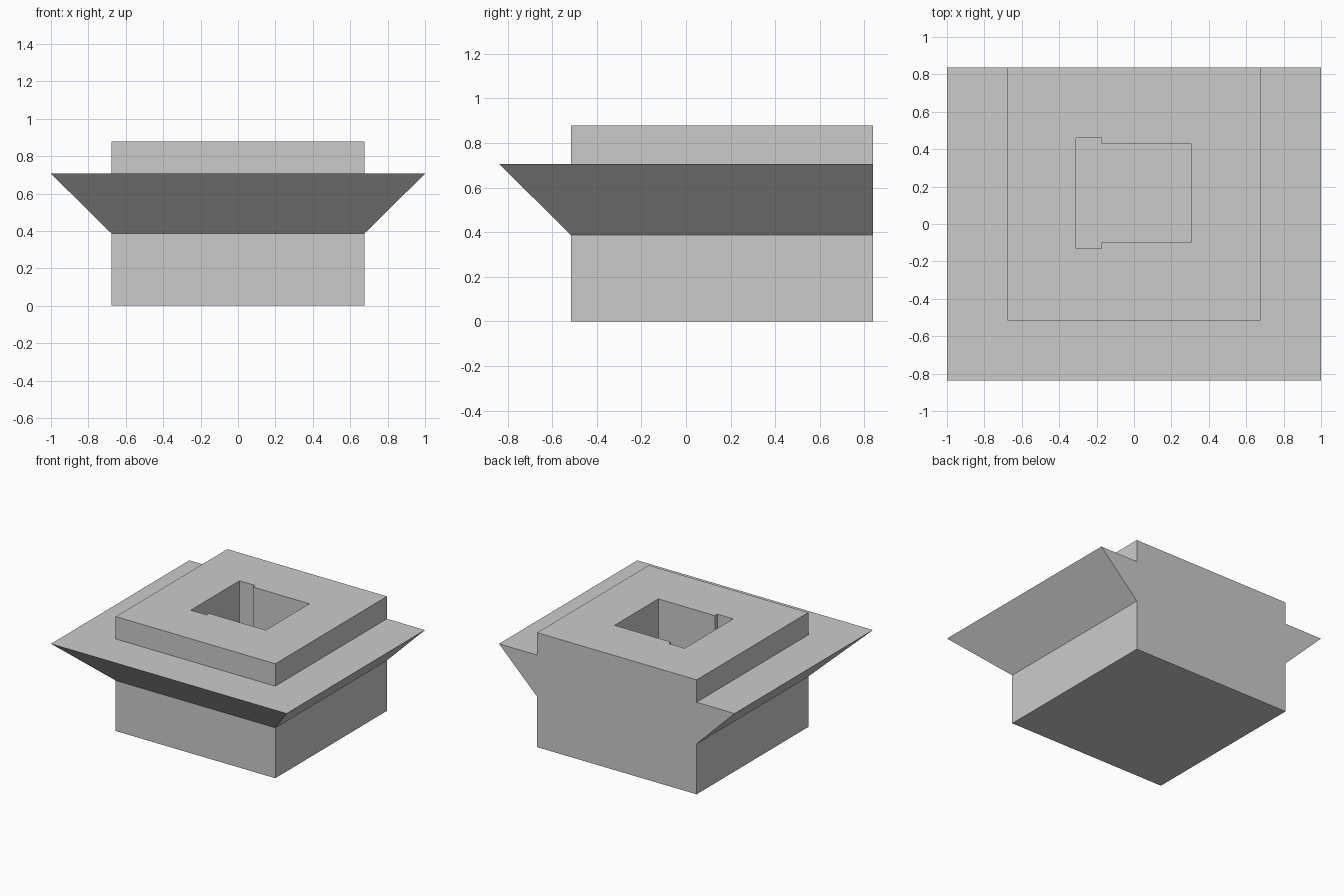
import bpy
import bmesh

cube = bpy.data.objects.get("Cube")
if cube:
    bpy.data.objects.remove(cube, do_unlink=True)

# One plain grey for everything
grey = bpy.data.materials.new("light_grey")
grey.use_nodes = True
colour = (0.6, 0.6, 0.6, 1)
grey.diffuse_color = colour
grey.node_tree.nodes["Principled BSDF"].inputs["Base Color"].default_value = colour

BACK = 0.838


def finish(name, bm):
    bmesh.ops.recalc_face_normals(bm, faces=bm.faces[:])
    mesh = bpy.data.meshes.new(name)
    bm.to_mesh(mesh)
    bm.free()
    mesh.materials.append(grey)
    obj = bpy.data.objects.new(name, mesh)
    bpy.context.collection.objects.link(obj)
    return obj


# Block with a flared collar on three sides and a flat back.
# Each level: half width, front y, height
levels = [(0.677, -0.515, 0), (0.677, -0.515, 0.387), (1, -BACK, 0.706),
          (0.677, -0.515, 0.706), (0.677, -0.515, 0.878)]
bm = bmesh.new()
rings = [[bm.verts.new(p) for p in ((-w, BACK, z), (-w, y, z), (w, y, z), (w, BACK, z))]
         for w, y, z in levels]
for low, high in zip(rings, rings[1:]):
    for i in range(3):
        bm.faces.new((low[i], low[i + 1], high[i + 1], high[i]))
bm.faces.new(rings[0])
bm.faces.new(rings[-1])
bm.faces.new([r[0] for r in rings] + [r[3] for r in reversed(rings)])
block = finish("collared_block", bm)

# Socket with a slightly wider end, sunk from the top
outline = [(-0.31, -0.13), (-0.175, -0.13), (-0.175, -0.1), (0.305, -0.1),
           (0.305, 0.43), (-0.175, 0.43), (-0.175, 0.46), (-0.31, 0.46)]
bm = bmesh.new()
floor = bm.faces.new([bm.verts.new((x, y, 0.17)) for x, y in outline])
grown = bmesh.ops.extrude_face_region(bm, geom=[floor], use_keep_orig=True)
top = [v for v in grown["geom"] if isinstance(v, bmesh.types.BMVert)]
bmesh.ops.translate(bm, verts=top, vec=(0, 0, 1))
socket = finish("socket_cutter", bm)
socket.hide_render = True

cut = block.modifiers.new("socket", 'BOOLEAN')
cut.operation = 'DIFFERENCE'
cut.solver = 'EXACT'
cut.object = socket

# Apply the cut and discard the cutter
bpy.context.view_layer.objects.active = block
block.select_set(True)
bpy.ops.object.modifier_apply(modifier=cut.name)
bpy.data.objects.remove(socket, do_unlink=True)
